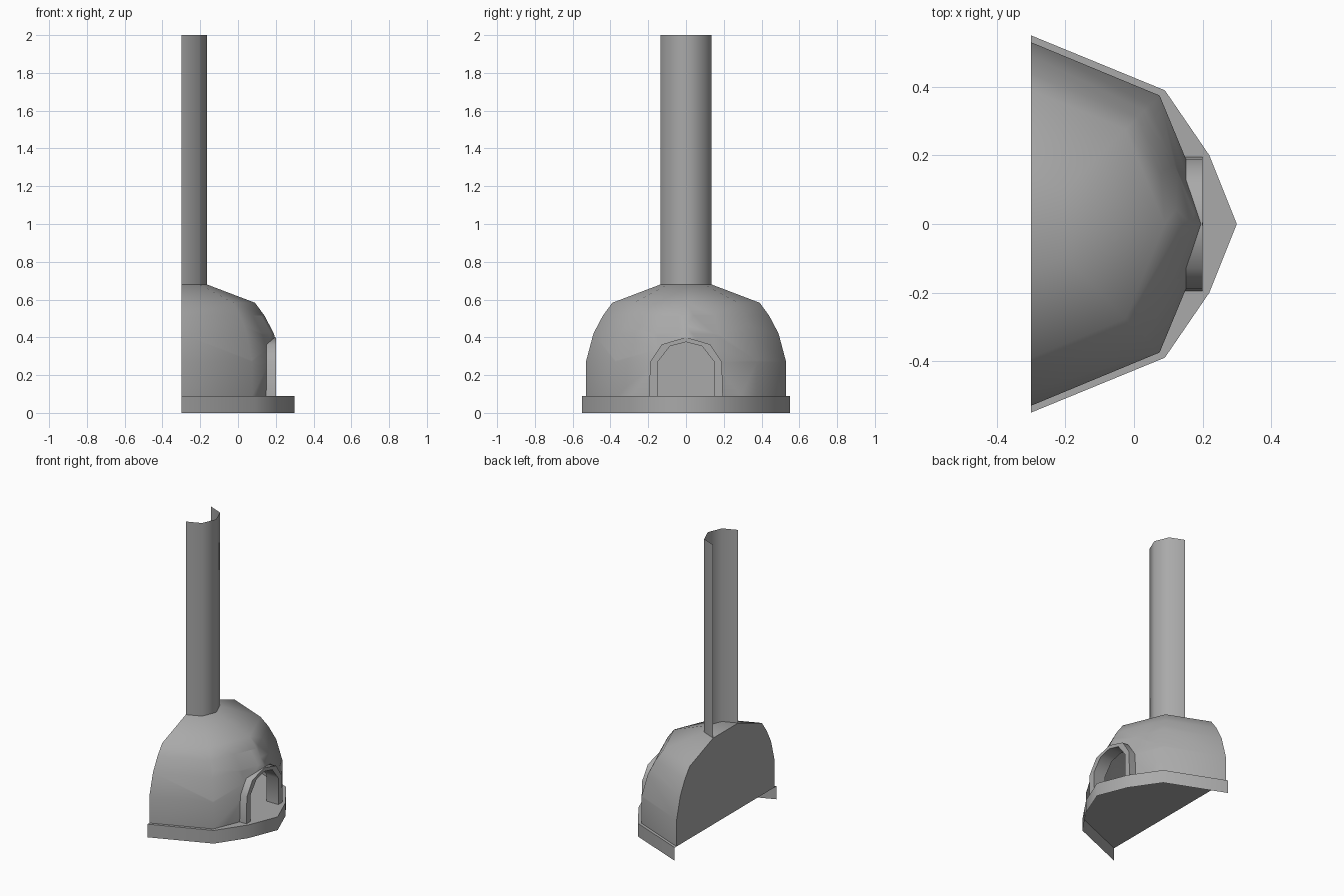
import bpy, bmesh, math
from mathutils import Vector

if "Cube" in bpy.data.objects:
    bpy.data.objects.remove(bpy.data.objects["Cube"], do_unlink=True)

CUT_X = -0.3      # plane on which the oven is halved
FLOOR = 0.09

grey = bpy.data.materials.new("stone_grey")
grey.use_nodes = True
colour = (0.4, 0.4, 0.4, 1)
grey.diffuse_color = colour
grey.node_tree.nodes["Principled BSDF"].inputs["Base Color"].default_value = colour


def finish(bm, name):
    mesh = bpy.data.meshes.new(name)
    bm.to_mesh(mesh)
    bm.free()
    obj = bpy.data.objects.new(name, mesh)
    bpy.context.collection.objects.link(obj)
    mesh.materials.append(grey)
    bpy.ops.object.select_all(action='DESELECT')
    obj.select_set(True)
    bpy.context.view_layer.objects.active = obj
    bpy.ops.object.shade_smooth_by_angle(angle=math.radians(50))
    return obj


def half_ring(bm, radius, z):
    """Half of an octagon, from -y round to +y."""
    angles = [math.radians(a) for a in range(-90, 91, 45)]
    return [bm.verts.new((CUT_X + radius * math.cos(a), radius * math.sin(a), z))
            for a in angles]


def bridge(bm, low, high):
    for i in range(len(low) - 1):
        bm.faces.new((low[i], low[i + 1], high[i + 1], high[i]))


def mirrored(half):
    """Complete an arch given from its +y foot to its crown."""
    return half + [(-y, z) for y, z in reversed(half[:-1])]


arch_outer = mirrored([(0.195, FLOOR), (0.19, 0.27), (0.128, 0.363), (0, 0.4)])
arch_inner = mirrored([(0.15, FLOOR), (0.15, 0.27), (0.085, 0.353), (0, 0.375)])

# Plinth: open rim with a floor plate on top
bm = bmesh.new()
outline = [(CUT_X, -0.55), (0.09, -0.39), (0.22, -0.2), (0.3, 0),
           (0.22, 0.2), (0.09, 0.39), (CUT_X, 0.55)]
low, high = [[bm.verts.new((x, y, z)) for x, y in outline] for z in (0, FLOOR)]
bridge(bm, low, high)
bm.faces.new(high)
finish(bm, "plinth")

# Hollow half dome with a flat back and crown
bm = bmesh.new()
profile = [(0.53, FLOOR), (0.53, 0.27), (0.49, 0.42),
           (0.44, 0.515), (0.39, 0.583), (0.135, 0.68)]
rings = [half_ring(bm, r, z) for r, z in profile]
for a, b in zip(rings, rings[1:]):
    bridge(bm, a, b)
bm.faces.new(rings[-1])
bm.faces.new([r[0] for r in rings] + [r[-1] for r in reversed(rings)])
bmesh.ops.recalc_face_normals(bm, faces=bm.faces)

# Arched doorway cut through the dome wall
edges = list(zip(arch_inner, arch_inner[1:]))
for (y0, z0), (y1, z1) in edges:
    faces = [f for f in bm.faces
             if f.calc_center_median().x > 0 and f.calc_center_median().z < 0.5]
    geom = set(faces)
    for f in faces:
        geom.update(f.edges)
        geom.update(f.verts)
    bmesh.ops.bisect_plane(bm, geom=list(geom), dist=1e-5, plane_co=(0, y0, z0),
                           plane_no=Vector((0, z1 - z0, y0 - y1)).normalized())


def in_doorway(face):
    c = face.calc_center_median()
    return c.x > 0 and all((y1 - y0) * (c.z - z0) - (z1 - z0) * (c.y - y0) > 0
                           for (y0, z0), (y1, z1) in edges)


bmesh.ops.delete(bm, geom=[f for f in bm.faces if in_doorway(f)], context='FACES')
finish(bm, "dome")

# Arched door surround
bm = bmesh.new()
loops = [[bm.verts.new((x, y, z)) for y, z in arch]
         for x, arch in ((0.11, arch_outer), (0.2, arch_outer),
                         (0.2, arch_inner), (0.11, arch_inner))]
for a, b in zip(loops, loops[1:] + loops[:1]):
    bridge(bm, a, b)
bmesh.ops.recalc_face_normals(bm, faces=bm.faces)
finish(bm, "door_surround")

# Open half chimney
bm = bmesh.new()
bridge(bm, half_ring(bm, 0.135, 0.68), half_ring(bm, 0.135, 2.0))
finish(bm, "chimney")
